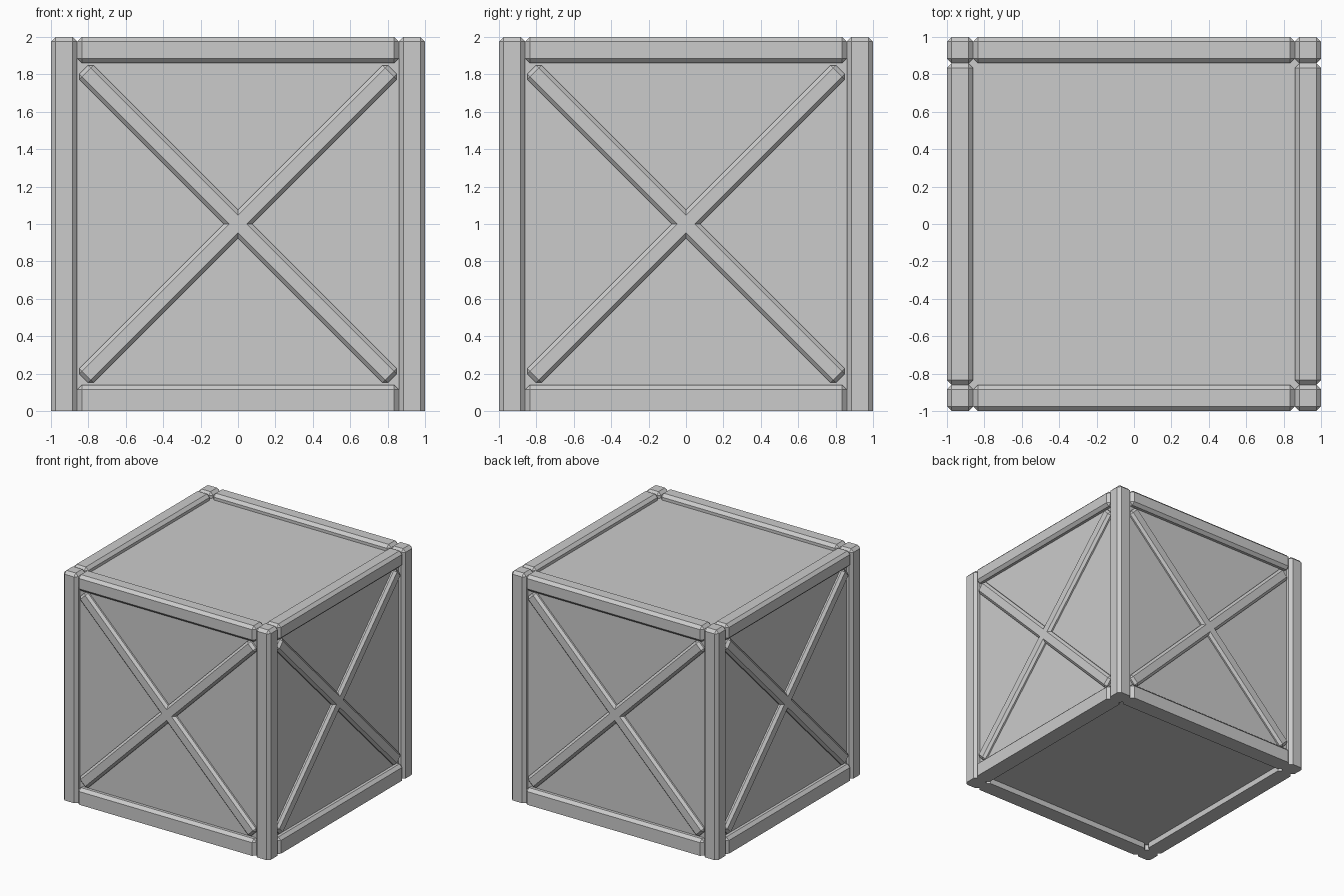
import bpy, bmesh
from math import pi
from mathutils import Matrix, Vector

if "Cube" in bpy.data.objects:
    bpy.data.objects.remove(bpy.data.objects["Cube"])

W = 0.14      # frame timber thickness
C = 0.025     # chamfer
PANEL = 0.95  # half size of the recessed body


def finish(bm, name):
    bmesh.ops.recalc_face_normals(bm, faces=bm.faces[:])
    me = bpy.data.meshes.new(name)
    bm.to_mesh(me)
    bm.free()
    ob = bpy.data.objects.new(name, me)
    bpy.context.collection.objects.link(ob)
    return ob


def chamfer(bm, edges, width):
    bmesh.ops.bevel(bm, geom=edges, offset=width, offset_type='OFFSET',
                    segments=1, profile=0.5, affect='EDGES')


def timber(name, lo, hi, rot=None, bevel=C):
    """Chamfered box; edges resting on the floor stay sharp."""
    lo, hi = Vector(lo), Vector(hi)
    bm = bmesh.new()
    bmesh.ops.create_cube(bm, size=1)
    for v in bm.verts:
        v.co = (lo + hi) / 2 + Vector(a * b for a, b in zip(v.co, hi - lo))
    if bevel:
        chamfer(bm, [e for e in bm.edges
                     if max(v.co.z for v in e.verts) > 1e-4], bevel)
    if rot:
        bm.transform(rot)
    return finish(bm, name)


def cross_brace(name, rot):
    """X-shaped brace, one clean profile extruded and chamfered."""
    h, length, depth = 0.054, 0.825 * 2 ** 0.5, 0.985
    arm = [Vector((length, 0, -h)), Vector((length, 0, h)), Vector((h, 0, h))]
    bm = bmesh.new()
    verts = []
    for k in range(4):
        turn = Matrix.Rotation(-k * pi / 2, 3, 'Y')
        verts += [bm.verts.new(turn @ p) for p in arm]
    face = bm.faces.new(verts)
    ext = bmesh.ops.extrude_face_region(bm, geom=[face], use_keep_orig=True)
    for g in ext['geom']:
        if isinstance(g, bmesh.types.BMVert):
            g.co.y = 0.07
    # chamfer the front outline and the arm-end corners
    edges = []
    for e in bm.edges:
        a, b = (v.co for v in e.verts)
        front = max(a.y, b.y) < 0.01
        corner = abs(a.y - b.y) > 0.01 and a.length > 0.5
        if front or corner:
            edges.append(e)
    bmesh.ops.recalc_face_normals(bm, faces=bm.faces[:])
    chamfer(bm, edges, 0.021)
    bm.transform(rot @ Matrix.Translation((0, -depth, 1))
                 @ Matrix.Rotation(pi / 4, 4, 'Y'))
    return finish(bm, name)


# recessed body panels
timber("body_panels", (-PANEL, -PANEL, 1 - PANEL), (PANEL, PANEL, 1 + PANEL), bevel=0)

# each side: one corner post, two rails and a cross brace
i = 1 - W
for k, side in enumerate(("front", "right", "back", "left")):
    rot = Matrix.Rotation(k * pi / 2, 4, 'Z')
    timber(side + "_post", (-1, -1, 0), (-i, -i, 2), rot)
    timber(side + "_bottom_rail", (-i, -1, 0), (i, -i, W), rot)
    timber(side + "_top_rail", (-i, -1, 2 - W), (i, -i, 2), rot)
    cross_brace(side + "_cross_brace", rot)
